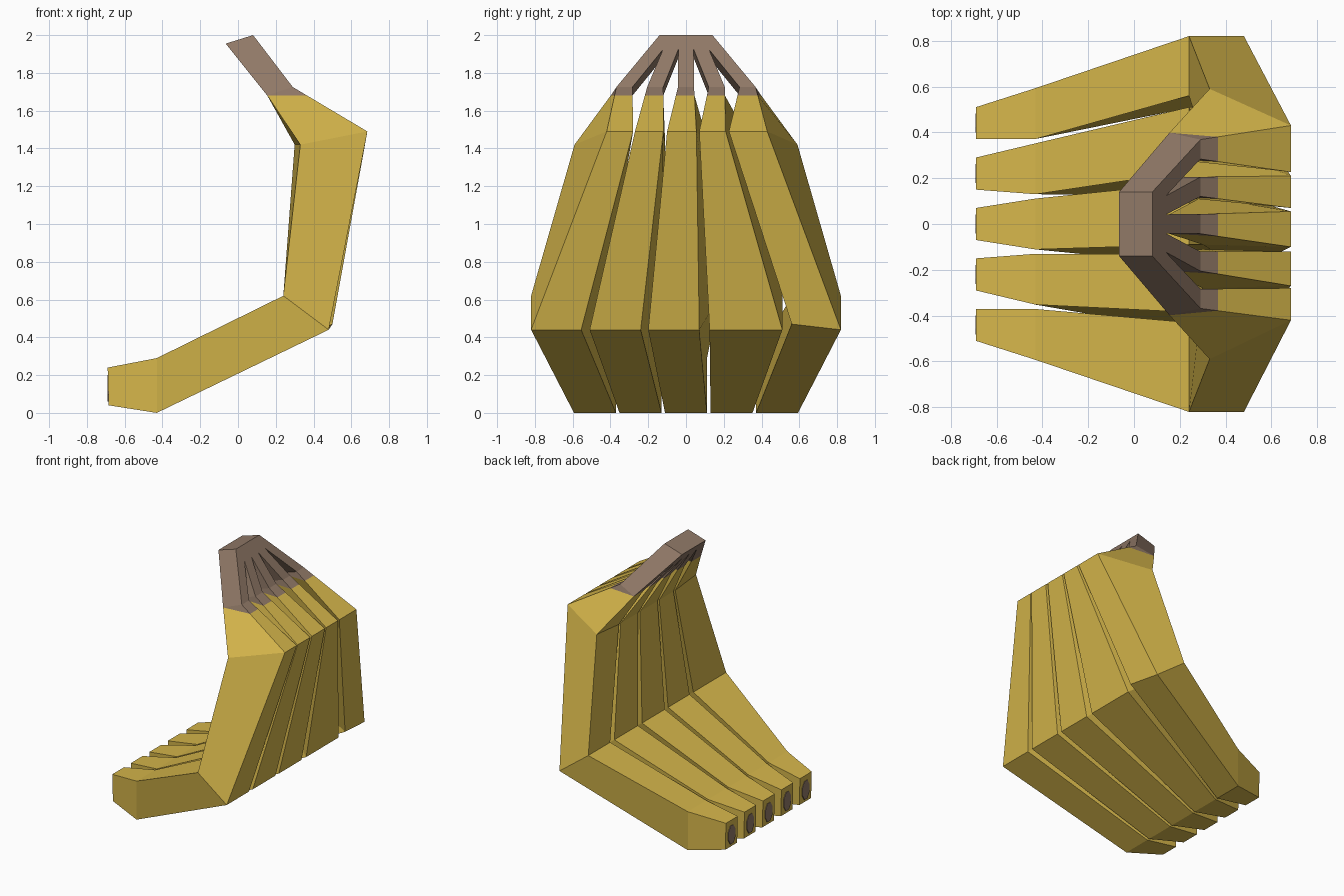
import bpy, bmesh, math
from mathutils import Vector

if "Cube" in bpy.data.objects:
    bpy.data.objects.remove(bpy.data.objects["Cube"])


def material(name, rgb):
    m = bpy.data.materials.new(name)
    m.diffuse_color = (*rgb, 1)
    m.use_nodes = True
    m.node_tree.nodes["Principled BSDF"].inputs["Base Color"].default_value = m.diffuse_color
    return m


YELLOW = material("banana yellow", (0.67, 0.47, 0.07))
BROWN = material("stem brown", (0.28, 0.19, 0.135))
CUT_Z = 1.68  # height where the peel turns into stem

# side profile shared by all bananas: (inner x, z), (outer x, z), tip to stem
PROFILE = [((-0.69, 0.24), (-0.685, 0.04)),
           ((-0.43, 0.29), (-0.43, 0.0)),
           ((0.24, 0.62), (0.48, 0.44)),
           ((0.30, 1.42), (0.685, 1.49)),
           ((0.155, 1.68), (0.29, 1.725)),
           ((-0.065, 1.955), (0.08, 2.0))]

# y spans of the two irregular middle rings: inner low, inner high, outer low, outer high
BEND = [(-0.82, -0.43, -0.82, -0.555), (-0.385, -0.13, -0.51, -0.24),
        (-0.09, 0.18, -0.20, 0.07), (0.23, 0.51, 0.125, 0.51),
        (0.56, 0.82, 0.56, 0.82)]
SHOULDER = [(-0.59, -0.30, -0.42, -0.28), (-0.28, -0.11, -0.27, -0.12),
            (-0.09, 0.12, -0.10, 0.055), (0.14, 0.35, 0.07, 0.21),
            (0.37, 0.59, 0.227, 0.43)]


def span(c, w):
    return (c - w / 2, c + w / 2, c - w / 2, c + w / 2)


def stem_span(k):
    lo, hi, lo2, hi2 = span(0.163 * k, 0.085)
    return (lo - (0.03 if k == -2 else 0), hi + (0.03 if k == 2 else 0), lo2, hi2)


def banana(i):
    k = i - 2
    spans = [span(0.22 * k, 0.14), span(0.241 * k, 0.222), BEND[i], SHOULDER[i],
             stem_span(k), span(0.05 * k, 0.08)]
    bm = bmesh.new()
    rings = []
    for j, ((inner, outer), (a, b, c, d)) in enumerate(zip(PROFILE, spans)):
        pts = [Vector((inner[0], a, inner[1])), Vector((inner[0], b, inner[1])),
               Vector((outer[0], d, outer[1])), Vector((outer[0], c, outer[1]))]
        if j == 3 and abs(k) == 2:          # outer bananas lean out at the shoulder
            pts[0 if k < 0 else 1].x = 0.33
        if j == 2 and k == 2:               # raised corner at the bend
            pts[3].x, pts[3].z = 0.50, 0.47
        rings.append([bm.verts.new(p) for p in pts])
    for r, s in zip(rings, rings[1:]):
        for n in range(4):
            m = (n + 1) % 4
            bm.faces.new((r[n], r[m], s[m], s[n]))
    bm.faces.new(rings[0])
    bm.faces.new(rings[-1])
    # cut the colour boundary and paint the stem
    bmesh.ops.bisect_plane(bm, geom=bm.verts[:] + bm.edges[:] + bm.faces[:],
                           dist=0.003, plane_co=(0, 0, CUT_Z), plane_no=(0, 0, 1))
    bmesh.ops.recalc_face_normals(bm, faces=bm.faces[:])
    for f in bm.faces:
        f.material_index = int(f.calc_center_median().z > CUT_Z)
    finish(bm, f"banana_{i + 1}", (YELLOW, BROWN))
    blossom_spot(i, 0.22 * k)


def blossom_spot(i, y):
    # thin dark eight-sided plate on the end of the tip
    bm = bmesh.new()
    ring = []
    for n in range(8):
        t = math.tau * (n + 0.5) / 8
        z = 0.13 + 0.075 * math.sin(t)
        ring.append(bm.verts.new((-0.692, y + 0.045 * math.cos(t), z)))
    face = bm.faces.new(ring)
    ext = bmesh.ops.extrude_face_region(bm, geom=[face])
    for v in ext["geom"]:
        if isinstance(v, bmesh.types.BMVert):
            v.co.x += 0.008
    bmesh.ops.recalc_face_normals(bm, faces=bm.faces[:])
    finish(bm, f"blossom_spot_{i + 1}", (BROWN,))


def finish(bm, name, mats):
    me = bpy.data.meshes.new(name)
    bm.to_mesh(me)
    bm.free()
    for m in mats:
        me.materials.append(m)
    bpy.context.collection.objects.link(bpy.data.objects.new(name, me))


for index in range(5):
    banana(index)
